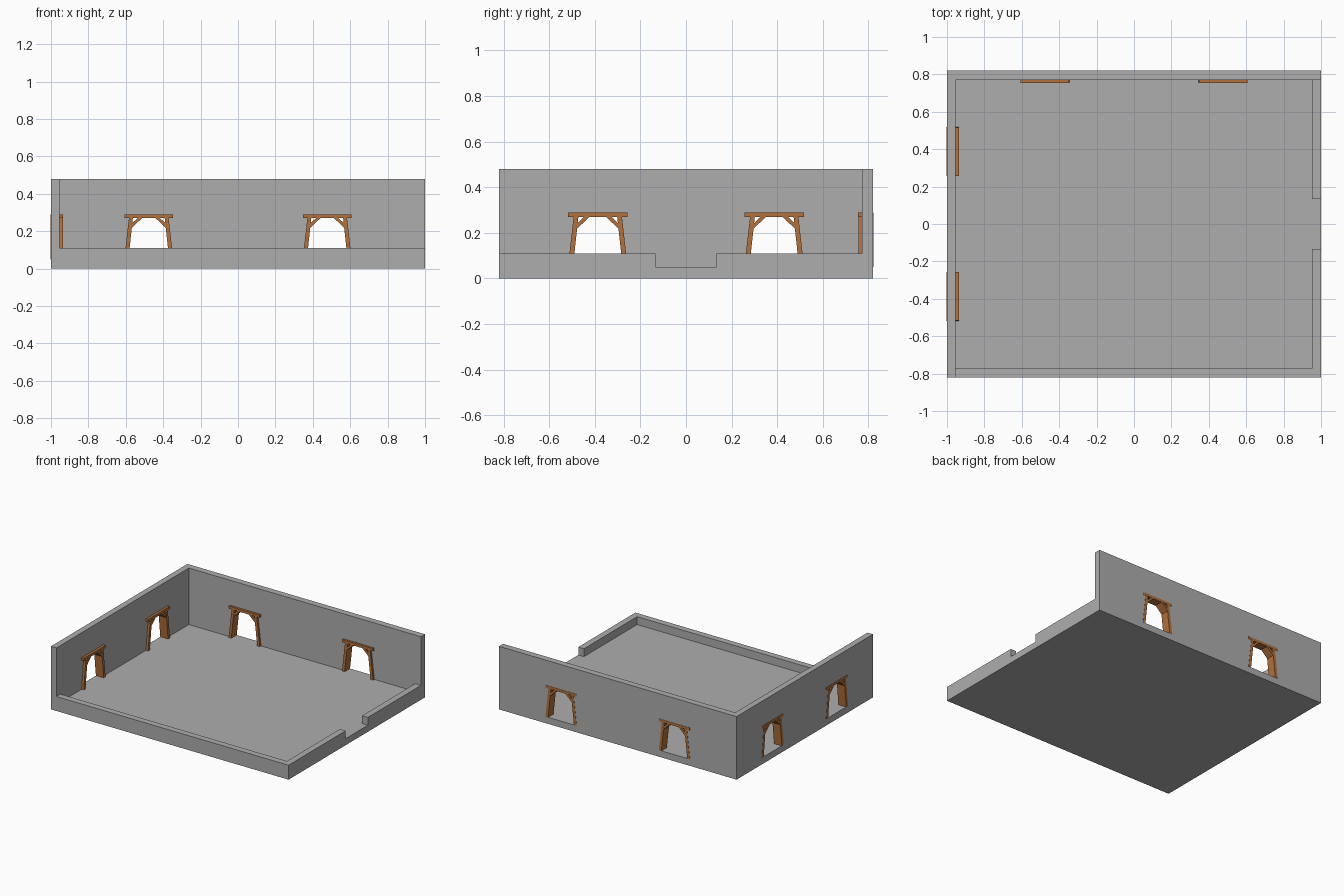
import bpy, bmesh, math

if "Cube" in bpy.data.objects:
    bpy.data.objects.remove(bpy.data.objects["Cube"])


def material(name, rgb):
    m = bpy.data.materials.new(name)
    m.diffuse_color = (*rgb, 1)
    m.use_nodes = True
    m.node_tree.nodes["Principled BSDF"].inputs["Base Color"].default_value = m.diffuse_color
    return m


wood = material("wood", (0.45, 0.165, 0.045))
stone = material("stone", (0.42, 0.42, 0.42))

FLOOR, LOW, TOP = 0.05, 0.11, 0.48
LEFT_IN, RIGHT_IN, FRONT_IN, BACK_IN = -0.954, 0.952, -0.772, 0.771


def prism(name, pts, y0, y1, loc=(0, 0, 0), turn=0.0, mat=stone):
    """Extrude an x-z outline from y0 to y1, then place and turn it."""
    bm = bmesh.new()
    face = bm.faces.new([bm.verts.new((x, y0, z)) for x, z in pts])
    ext = bmesh.ops.extrude_face_region(bm, geom=[face])["geom"]
    moved = [v for v in ext if isinstance(v, bmesh.types.BMVert)]
    bmesh.ops.translate(bm, vec=(0, y1 - y0, 0), verts=moved)
    bmesh.ops.recalc_face_normals(bm, faces=bm.faces)
    me = bpy.data.meshes.new(name)
    bm.to_mesh(me)
    bm.free()
    me.materials.append(mat)
    ob = bpy.data.objects.new(name, me)
    bpy.context.collection.objects.link(ob)
    ob.location = loc
    ob.rotation_euler.z = turn
    return ob


def box(name, x0, x1, y0, y1, z0, z1):
    return prism(name, [(x0, z0), (x1, z0), (x1, z1), (x0, z1)], y0, y1)


# Room shell, carved from one block
room = box("room_walls", -1, 1, -0.82, 0.82, 0, TOP)
cutters = [
    box("cut_low_sides", LEFT_IN, 1.1, -0.95, BACK_IN, LOW, 0.6),
    box("cut_interior", LEFT_IN, RIGHT_IN, FRONT_IN, BACK_IN, FLOOR, 0.6),
    box("cut_entrance", 0.9, 1.1, -0.133, 0.133, FLOOR, 0.6),
]

# Doorway positions: location, turn, inner depth, outer depth
doors = [((x, 0, 0), 0.0, 0.755, 0.822) for x in (-0.477, 0.477)]
doors += [((0, y, 0), math.pi / 2, 0.935, 1.002) for y in (-0.387, 0.387)]

opening = [(-0.120, FLOOR), (0.120, FLOOR), (0.097, 0.28), (-0.097, 0.28)]
beam = [(-0.130, 0.270), (0.130, 0.270), (0.130, 0.290), (-0.130, 0.290)]
post = [(-0.131, FLOOR), (-0.109, FLOOR), (-0.085, 0.270), (-0.106, 0.270)]
brace = [(-0.095, 0.214), (-0.036, 0.270), (-0.060, 0.270), (-0.095, 0.237)]

for i, (loc, turn, d0, d1) in enumerate(doors, 1):
    cutters.append(prism(f"cut_doorway_{i}", opening, d0 - 0.05, d1 + 0.1, loc, turn))
    # Timber frame: lintel, leaning posts, diagonal braces
    prism(f"door_lintel_{i}", beam, d0, d1, loc, turn, wood)
    for side, s in (("left", 1), ("right", -1)):
        for part, pts, inset in (("post", post, 0.001), ("brace", brace, 0.003)):
            outline = [(s * x, z) for x, z in pts]
            prism(f"door_{part}_{side}_{i}", outline, d0 + inset, d1 - inset / 4,
                  loc, turn, wood)

# Carve the shell and drop the cutters
bpy.context.view_layer.objects.active = room
for c in cutters:
    c.hide_render = True
    m = room.modifiers.new(c.name, "BOOLEAN")
    m.operation, m.solver, m.object = "DIFFERENCE", "EXACT", c
    bpy.ops.object.modifier_apply(modifier=m.name)
for c in cutters:
    bpy.data.objects.remove(c)
